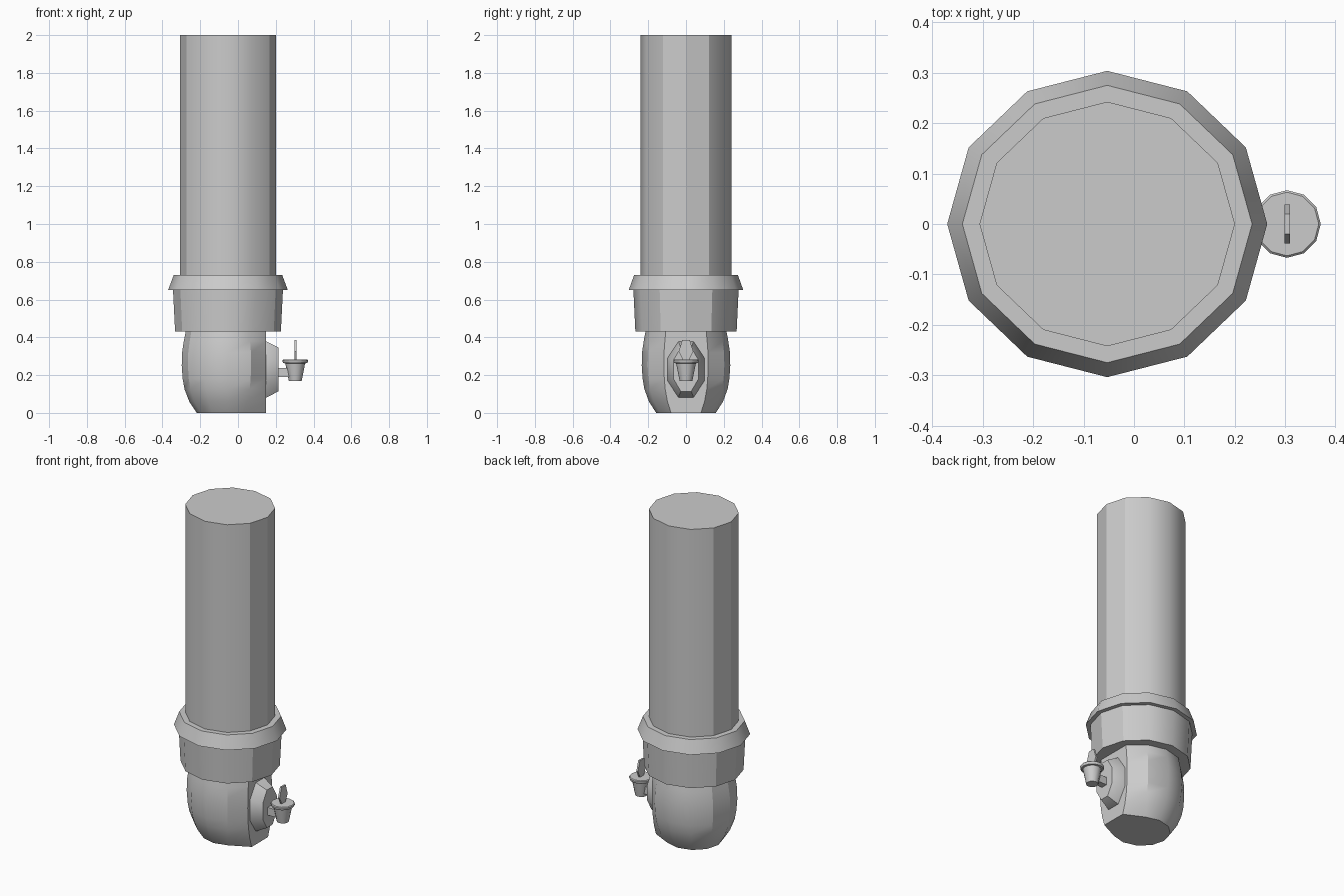
import bpy, bmesh, math

if "Cube" in bpy.data.objects:
    bpy.data.objects.remove(bpy.data.objects["Cube"])

CX = -0.053          # axis of the column
ASPECT = 0.957       # depth / width of the slightly oval column


def finish(name, bm, angle=30):
    bmesh.ops.recalc_face_normals(bm, faces=bm.faces)
    me = bpy.data.meshes.new(name)
    bm.to_mesh(me)
    bm.free()
    ob = bpy.data.objects.new(name, me)
    bpy.context.collection.objects.link(ob)
    bpy.ops.object.select_all(action='DESELECT')
    bpy.context.view_layer.objects.active = ob
    ob.select_set(True)
    bpy.ops.object.shade_smooth_by_angle(angle=math.radians(angle))
    return ob


def loft(name, rings):
    """Skin consecutive point rings and cap both ends."""
    bm = bmesh.new()
    loops = [[bm.verts.new(p) for p in r] for r in rings]
    for a, b in zip(loops, loops[1:]):
        n = len(a)
        for i in range(n):
            j = (i + 1) % n
            bm.faces.new((a[i], a[j], b[j], b[i]))
    bm.faces.new(loops[0])
    bm.faces.new(loops[-1])
    return finish(name, bm)


def ring(r, z, cx=CX, aspect=ASPECT, n=12):
    return [(cx + r * math.cos(math.tau * i / n),
             aspect * r * math.sin(math.tau * i / n), z) for i in range(n)]


# tall column
loft("column", [ring(0.253, 0.43), ring(0.253, 2.0)])

# collar and its bevelled rim
loft("collar", [ring(0.28, 0.43), ring(0.291, 0.65),
                ring(0.317, 0.65), ring(0.287, 0.73)])

# rounded base, its right side flattened to one plane
body = []
for r, z in ((0.165, 0), (0.205, 0.06), (0.23, 0.125), (0.24, 0.18),
             (0.245, 0.25), (0.243, 0.32), (0.234, 0.38), (0.222, 0.44)):
    pts = ring(r, z)
    for i in (11, 0, 1):
        pts[i] = (0.148, pts[i][1], z)
    body.append(pts)
loft("base", body)


# bevelled wall plate
def plate_ring(x, ry, rz):
    return [(x, ry * math.cos(math.tau * (i + .5) / 8),
             0.23 + rz * math.sin(math.tau * (i + .5) / 8)) for i in range(8)]


loft("wall_plate", [plate_ring(0.14, 0.105, 0.16), plate_ring(0.152, 0.105, 0.16),
                    plate_ring(0.215, 0.073, 0.125)])

# arm
loft("arm", [[(x, -.02, .19), (x, .02, .19), (x, .02, .237), (x, -.02, .237)]
             for x in (0.21, 0.29)])

# cup with drip pan
loft("cup", [ring(r, z, 0.303, 1) for r, z in (
    (0.034, 0.17), (0.05, 0.25), (0.052, 0.262), (0.063, 0.264),
    (0.067, 0.272), (0.067, 0.279), (0.063, 0.283))])

# flat flame
half = [(0.016, 0.28), (0.039, 0.325), (0.02, 0.385)]
outline = half + [(-y, z) for y, z in reversed(half)]
loft("flame", [[(x, y, z) for y, z in outline] for x in (0.298, 0.309)])
